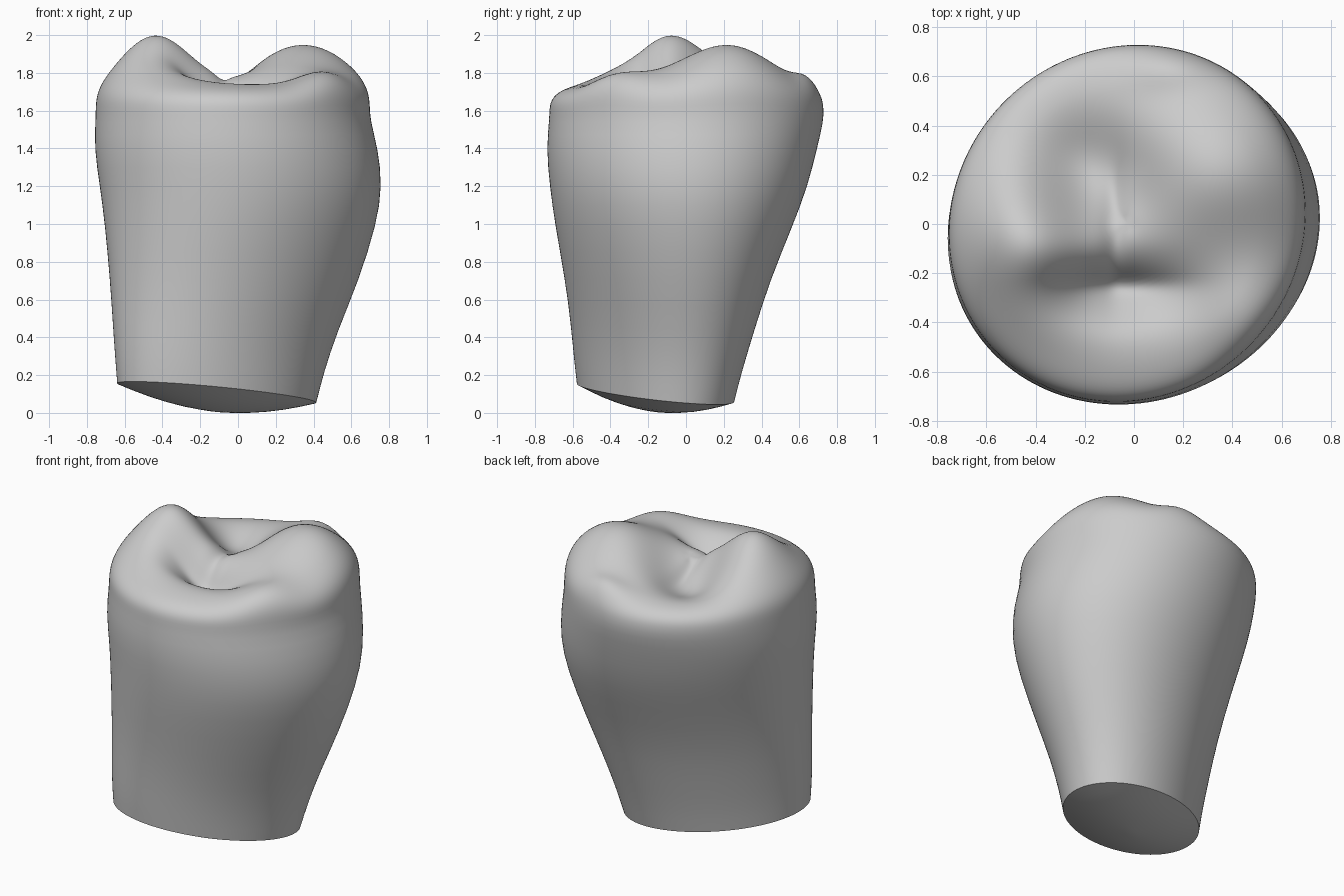
import bpy, bmesh
from math import sin, cos, pi, exp

old = bpy.data.objects.get("Cube")
if old:
    bpy.data.objects.remove(old)

SEGMENTS = 72
CAP_RINGS = 22
EDGE_RINGS = 7
SHOULDER = 1.55

# Side profile: height, min x, max x, min y, max y, skew of the oval
PROFILE = [
    (0.105, -0.64, 0.415, -0.578, 0.255, 0.33),
    (0.25, -0.65, 0.455, -0.593, 0.295, 0.32),
    (0.45, -0.663, 0.525, -0.61, 0.36, 0.28),
    (0.70, -0.678, 0.64, -0.64, 0.445, 0.22),
    (1.00, -0.705, 0.735, -0.695, 0.57, 0.14),
    (1.20, -0.732, 0.765, -0.722, 0.645, 0.09),
    (1.40, -0.762, 0.742, -0.74, 0.695, 0.07),
    (SHOULDER, -0.755, 0.70, -0.725, 0.73, 0.06),
]

# Chewing surface: centre x, y, height change, spread x, y
BUMPS = [
    (-0.43, -0.05, 0.285, 0.20, 0.24),   # right cusp
    (0.37, 0.23, 0.21, 0.30, 0.24),      # left cusp
    (0.51, -0.40, 0.10, 0.15, 0.16),     # front cusp
    (0.17, 0.65, 0.07, 0.12, 0.06),      # back cusp
    (-0.08, -0.27, -0.15, 0.20, 0.09),   # front pit
    (-0.05, -0.25, -0.04, 0.16, 0.03),   # front crevice
    (-0.20, 0.20, -0.20, 0.19, 0.17),    # back pit
    (-0.08, 0.00, -0.03, 0.03, 0.18),    # middle groove
]


def oval(row, scale=1.0):
    """Points of a skewed oval that fills the row's limits."""
    _, x0, x1, y0, y1, skew = row
    for i in range(SEGMENTS):
        a = 2 * pi * i / SEGMENTS
        yield ((x0 + x1) / 2 + scale * (x1 - x0) / 2 * cos(a),
               (y0 + y1) / 2 + scale * (y1 - y0) / 2 * sin(a + skew))


def chewing_height(x, y, s):
    h = 1.755 + sum(amp * exp(-((x - cx) / sx) ** 2 / 2 - ((y - cy) / sy) ** 2 / 2)
                    for cx, cy, amp, sx, sy in BUMPS)
    return SHOULDER + (h - SHOULDER) * (1 - s ** 4) ** (1 / 4)


def base_height(x, y, s):
    """Tilted cut with a shallow downward dome."""
    return PROFILE[0][0] - 0.075 * (x + 0.11) - 0.085 * (y + 0.16) - 0.1 * (1 - s * s)


bm = bmesh.new()
rings = []


def add_ring(points):
    rings.append([bm.verts.new(p) for p in points])


# Domed underside, from the middle out to the rim
for s in (0.03, 0.35, 0.7, 1.0):
    add_ring((x, y, base_height(x, y, s)) for x, y in oval(PROFILE[0], s))
rim = rings[-1]

# Walls, with the tilt of the cut fading out
for row in PROFILE[1:]:
    fade = max(0, 1 - row[0] / 0.7)
    add_ring((x, y, row[0] + fade * (base_height(x, y, 1) - PROFILE[0][0]))
             for x, y in oval(row))

# Crown: rings packed at the rounded edge, then even steps over cusps and pits
EDGE_END = 0.8
for k in range(1, CAP_RINGS + 1):
    if k <= EDGE_RINGS:
        s = 1 - (1 - EDGE_END) * (k / EDGE_RINGS) ** 2.5
    else:
        s = EDGE_END * (1 - (k - EDGE_RINGS) / (CAP_RINGS + 1 - EDGE_RINGS))
    add_ring((x, y, chewing_height(x, y, s)) for x, y in oval(PROFILE[-1], s))

for low, high in zip(rings, rings[1:]):
    for i in range(SEGMENTS):
        j = (i + 1) % SEGMENTS
        bm.faces.new((low[i], low[j], high[j], high[i]))
bm.faces.new(rings[0][::-1])
bm.faces.new(rings[-1])

# Keep the cut rim sharp
crease = bm.edges.layers.float.new("crease_edge")
for i in range(SEGMENTS):
    bm.edges.get((rim[i], rim[(i + 1) % SEGMENTS]))[crease] = 1.0

mesh = bpy.data.meshes.new("tooth_crown")
bm.to_mesh(mesh)
bm.free()
tooth = bpy.data.objects.new("tooth_crown", mesh)
bpy.context.collection.objects.link(tooth)

grey = bpy.data.materials.new("plain_grey")
grey.use_nodes = True
grey.diffuse_color = (0.6, 0.6, 0.6, 1)
grey.node_tree.nodes["Principled BSDF"].inputs["Base Color"].default_value = (0.6, 0.6, 0.6, 1)
mesh.materials.append(grey)

bpy.context.view_layer.objects.active = tooth
tooth.select_set(True)
subdivide = tooth.modifiers.new("smooth_surface", 'SUBSURF')
subdivide.levels = subdivide.render_levels = 1
bpy.ops.object.modifier_apply(modifier=subdivide.name)
bpy.ops.object.shade_smooth_by_angle(angle=0.7)
